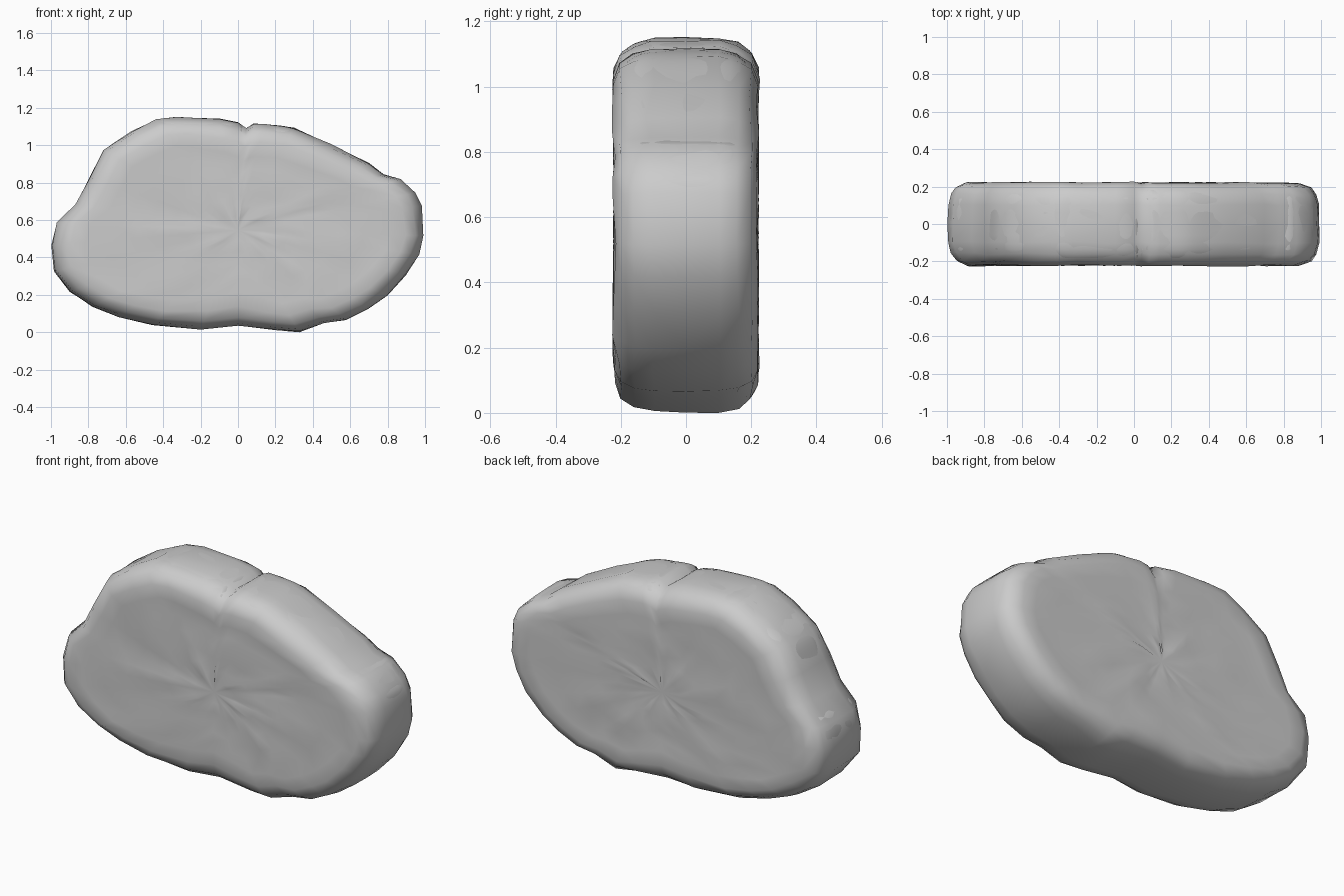
import bpy, bmesh, math, random
from mathutils import Vector, noise

if "Cube" in bpy.data.objects:
    bpy.data.objects.remove(bpy.data.objects["Cube"])

random.seed(4)
# Front outline of the slab (x, z), counter-clockwise from the left tip
OUT = [(-1, .47), (-.985, .33), (-.9, .22), (-.78, .14), (-.64, .085), (-.46, .04),
       (-.2, .018), (0, .037), (.2, .015), (.33, .003), (.46, .05), (.58, .068),
       (.7, .13), (.8, .2), (.9, .31), (.97, .42), (.997, .52), (.985, .68),
       (.95, .75), (.87, .823), (.78, .85), (.7, .91), (.5, 1.01), (.3, 1.1),
       (.14, 1.122), (.085, 1.122), (.045, 1.098), (0, 1.128), (-.1, 1.147), (-.33, 1.157),
       (-.44, 1.143), (-.57, 1.08), (-.72, .98), (-.8, .83), (-.87, .69), (-.97, .59)]
C = Vector((0, .55))
P = [Vector(p) for p in OUT]
n = len(P)


def spline(a, b, c, d, t):
    return .5 * (2*b + (c-a)*t + (2*a - 5*b + 4*c - d)*t*t + (3*b - a - 3*c + d)*t**3)


def smooth_outline(sub):
    return [spline(P[i-1], P[i], P[(i+1) % n], P[(i+2) % n], k/sub)
            for i in range(n) for k in range(sub)]


# Creases on both faces: x1, z1, x2, z2, width, depth (negative depth = ridge)
CREASES = [(.1, 1.06, -.3, .72, .035, .016), (-.02, 1.03, -.5, .64, .05, -.007),
           (-.08, 1.01, -.68, .66, .04, .015), (-.28, 1.03, -.76, .74, .045, .017),
           (-.15, 1.02, -.55, .97, .06, .012), (.74, .68, .34, .2, .04, .01),
           (.8, .62, .55, .22, .035, -.006), (.86, .58, .62, .26, .04, .014),
           (.78, .74, .86, .5, .05, .008)]


def crease(p):
    total = 0
    for x1, z1, x2, z2, w, dep in CREASES:
        a, b = Vector((x1, z1)), Vector((x2, z2))
        t = max(0, min(1, (p-a).dot(b-a) / (b-a).length_squared))
        fade = .35 + 2.6*t*(1-t)
        total += dep * fade * math.exp(-((p - a.lerp(b, t)).length / w)**2)
    return total


def stone_point(p, rim, frac):
    """Point on the stone: inset and half-depth from rim, then frac of the way in."""
    d = (C - p).normalized()
    r = (p - C).length
    q = (p + d*rim[0]*(.6 + .4*r)).lerp(C, frac)
    soft = max(0, min(1, (rim[0] - .05) / .08))
    y = rim[1] - .006*min(1, frac*5)
    wob = noise.noise(Vector((q.x*4, 2, q.y*4))) * .006 * min(1, y/.2)
    return q, y + wob - crease(q)*soft


def shell_point(p, rim, frac):
    """Point on the rough outer skin, a little irregular."""
    d = (C - p).normalized()
    q = (p + d*(rim[0] + random.uniform(0, .008))).lerp(C, frac)
    return q, rim[1] + (random.uniform(-.006, .006) if rim[1] else 0)


def build(name, outline, point, rims, steps, inside_out):
    """Rings from the middle of the edge inwards over both faces."""
    bm = bmesh.new()
    N = len(outline)
    levels = [(r, 0) for r in rims] + [(rims[-1], k/steps) for k in range(1, steps)]

    def ring(level, side):
        pts = [point(p, *level) for p in outline]
        return [bm.verts.new((q.x, side*y, q.y)) for q, y in pts]

    middle = [bm.verts.new((q.x, 0, q.y)) for q, y in (point(p, rims[0], 0) for p in outline)]
    for side in (-1, 1):
        last = middle
        for level in levels[1:]:
            cur = ring(level, side)
            for i in range(N):
                j = (i+1) % N
                bm.faces.new((last[i], last[j], cur[j], cur[i]))
            last = cur
        hub = bm.verts.new((C.x, side*(rims[-1][1] - .006), C.y))
        for i in range(N):
            bm.faces.new((last[i], last[(i+1) % N], hub))
    bmesh.ops.recalc_face_normals(bm, faces=bm.faces)
    if inside_out:
        bmesh.ops.reverse_faces(bm, faces=bm.faces)
    low = min(v.co.z for v in bm.verts)
    if low < 0 or inside_out:
        bmesh.ops.translate(bm, verts=bm.verts, vec=(0, 0, -low))
    mesh = bpy.data.meshes.new(name)
    bm.to_mesh(mesh)
    bm.free()
    mesh.polygons.foreach_set("use_smooth", [True] * len(mesh.polygons))
    bpy.context.collection.objects.link(bpy.data.objects.new(name, mesh))


# Stone with rounded rim and creased, barely dished faces
STONE_RIM = [(.012, 0), (.012, .06), (.015, .105), (.022, .135), (.034, .16), (.05, .178),
             (.07, .192), (.095, .2), (.125, .202), (.16, .2), (.2, .197)]
build("stone_slab", smooth_outline(8), stone_point, STONE_RIM, 28, False)

# Thin inside-out outline skin around the stone, coarse and faceted
SKIN_RIM = [(0, 0), (0, .1), (.015, .16), (.045, .2), (.1, .221), (.18, .218)]
build("outline_skin", smooth_outline(1), shell_point, SKIN_RIM, 6, True)
